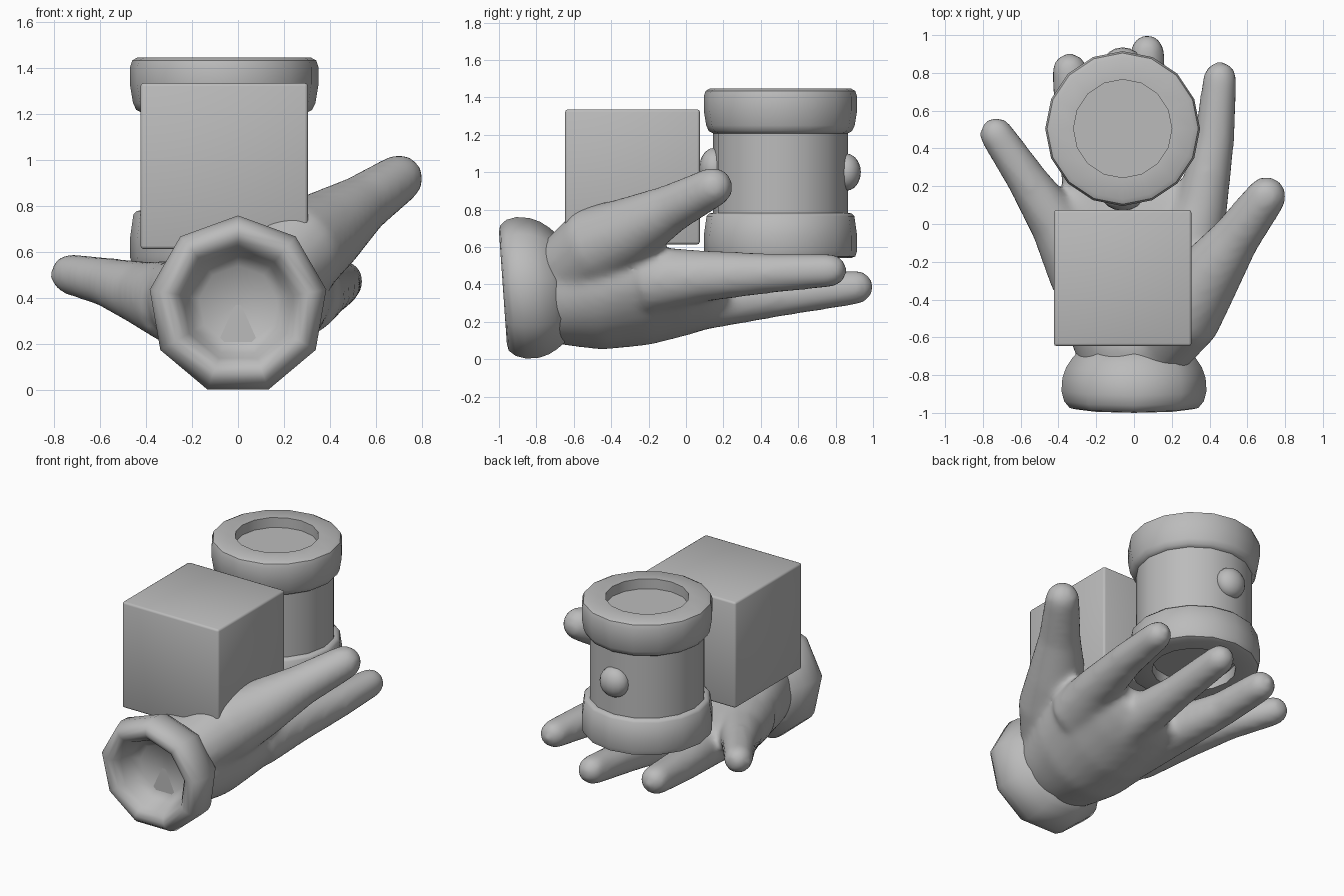
import bpy, bmesh, math
from mathutils import Vector

if "Cube" in bpy.data.objects:
    bpy.data.objects.remove(bpy.data.objects["Cube"])

grey = bpy.data.materials.new("plain grey")
grey.diffuse_color = (0.5, 0.5, 0.5, 1)
grey.use_nodes = True
grey.node_tree.nodes["Principled BSDF"].inputs["Base Color"].default_value = grey.diffuse_color


def finish(bm, name, angle=None):
    """Turn a bmesh into a smooth-shaded object; angle keeps sharper edges hard."""
    bmesh.ops.recalc_face_normals(bm, faces=bm.faces)
    for f in bm.faces:
        f.smooth = True
    me = bpy.data.meshes.new(name)
    bm.to_mesh(me)
    bm.free()
    me.materials.append(grey)
    ob = bpy.data.objects.new(name, me)
    bpy.context.collection.objects.link(ob)
    if angle:
        bpy.ops.object.select_all(action='DESELECT')
        ob.select_set(True)
        bpy.context.view_layer.objects.active = ob
        bpy.ops.object.shade_smooth_by_angle(angle=math.radians(angle))
    return ob


def loft(bm, rings):
    """Bridge rings of points and close both ends."""
    loops = [[bm.verts.new(p) for p in ring] for ring in rings]
    n = len(loops[0])
    for a, b in zip(loops, loops[1:]):
        for i in range(n):
            j = (i + 1) % n
            bm.faces.new((a[i], a[j], b[j], b[i]))
    bm.faces.new(loops[0])
    bm.faces.new(loops[-1])


def finger(bm, path, n=18):
    """Tapered tube through (x, y, z, radius) points with a blunt round tip."""
    pts = [Vector(p[:3]) for p in path]
    rad = [p[3] + 0.008 for p in path]
    rings = []

    def ring(c, d, r):
        u = d.cross(Vector((0, 0, 1))).normalized()
        v = u.cross(d).normalized()
        rings.append([c + r * (math.cos(t) * u + math.sin(t) * v)
                      for t in (2 * math.pi * i / n for i in range(n))])

    for i, c in enumerate(pts):
        d = (pts[min(i + 1, len(pts) - 1)] - pts[max(i - 1, 0)]).normalized()
        ring(c, d, rad[i])
    for a in (25, 50, 70, 83):
        a = math.radians(a)
        ring(pts[-1] + d * rad[-1] * math.sin(a), d, rad[-1] * math.cos(a))
    loft(bm, rings)


# Glove: cupped palm, given as (y, centre z, half width, half height, cup)
bm = bmesh.new()
palm = [(-.80, .37, .27, .27, 0), (-.65, .375, .325, .30, 0), (-.45, .34, .39, .29, .06),
        (-.2, .31, .44, .235, .15), (0, .31, .43, .185, .15), (.13, .315, .37, .15, .12),
        (.22, .32, .31, .11, .10)]
N = 32
loft(bm, [[(rx * math.cos(t), y, cz + rz * math.sin(t) + cup * math.cos(t) ** 2)
           for t in (2 * math.pi * i / N for i in range(N))]
          for y, cz, rx, rz, cup in palm])

# Thumb, index, middle, ring and little fingers
finger(bm, [(.13, -.63, .48, .19), (.25, -.47, .61, .215), (.38, -.29, .69, .175),
            (.54, -.07, .81, .122), (.70, .145, .92, .10)])
finger(bm, [(.27, -.2, .42, .18), (.36, .1, .445, .13), (.425, .45, .46, .1), (.455, .77, .475, .083)])
finger(bm, [(.05, -.2, .28, .18), (.07, .1, .305, .14), (.07, .5, .335, .1), (.07, .91, .385, .085)])
finger(bm, [(-.13, -.2, .30, .18), (-.22, .1, .33, .14), (-.31, .5, .36, .1), (-.34, .81, .39, .088)])
finger(bm, [(-.26, -.28, .38, .18), (-.41, 0, .42, .135), (-.57, .24, .47, .1), (-.728, .475, .505, .083)])
glove = finish(bm, "glove")
remesh = glove.modifiers.new("fuse", 'REMESH')
remesh.mode = 'VOXEL'
remesh.voxel_size = 0.022
remesh.use_smooth_shade = True
blend = glove.modifiers.new("blend", 'SMOOTH')
blend.factor = 0.5
blend.iterations = 12

# Cuff: nine-sided rolled ring with a hollow opening, leaning slightly forward
bm = bmesh.new()
cuff = [(.01, -.80), (.17, -.81), (.22, -.85), (.245, -.92), (.275, -.96), (.31, -.978), (.345, -.97),
        (.375, -.935), (.39, -.88), (.385, -.81), (.365, -.755), (.335, -.71), (.30, -.67), (.24, -.65)]
rings = []
for r, y in cuff:
    rings.append([])
    for i in range(9):
        t = 2 * math.pi * i / 9
        z = r * math.cos(t)
        rings[-1].append((r * math.sin(t), y - 0.07 * z, .37 + z))
loft(bm, rings)
finish(bm, "cuff")

# Box resting on the palm
bm = bmesh.new()
bmesh.ops.create_cube(bm, size=1)
for v in bm.verts:
    v.co = (v.co.x * .728 - .06, v.co.y * .72 - .286, v.co.z * .722 + .975)
bmesh.ops.bevel(bm, geom=bm.edges[:], offset=.014, segments=2, profile=.5, affect='EDGES')
finish(bm, "box", 50)

# Barrel: banded cylinder with recessed ends
bm = bmesh.new()
barrel = [(.01, .61), (.26, .61), (.26, .54), (.375, .54), (.40, .55), (.41, .58), (.41, .66),
          (.395, .765), (.38, .78), (.36, .782), (.36, 1.208), (.365, 1.21), (.383, 1.22),
          (.397, 1.25), (.41, 1.33), (.41, 1.405), (.40, 1.435), (.375, 1.448), (.26, 1.448),
          (.26, 1.38), (.01, 1.38)]
loft(bm, [[(-.06 + r * math.cos(t), .505 + r * math.sin(t), z)
           for t in (2 * math.pi * i / 16 for i in range(16))]
          for r, z in barrel])
finish(bm, "barrel", 42)

# Round knobs on the barrel, back and front
for name, y, z, r in (("back_knob", .855, 1.0, .1), ("front_knob", .15, 1.02, .11)):
    bm = bmesh.new()
    bmesh.ops.create_uvsphere(bm, u_segments=16, v_segments=10, radius=1)
    for v in bm.verts:
        v.co = (v.co.x * r - .06, v.co.y * .08 + y, v.co.z * r + z)
    finish(bm, name)
